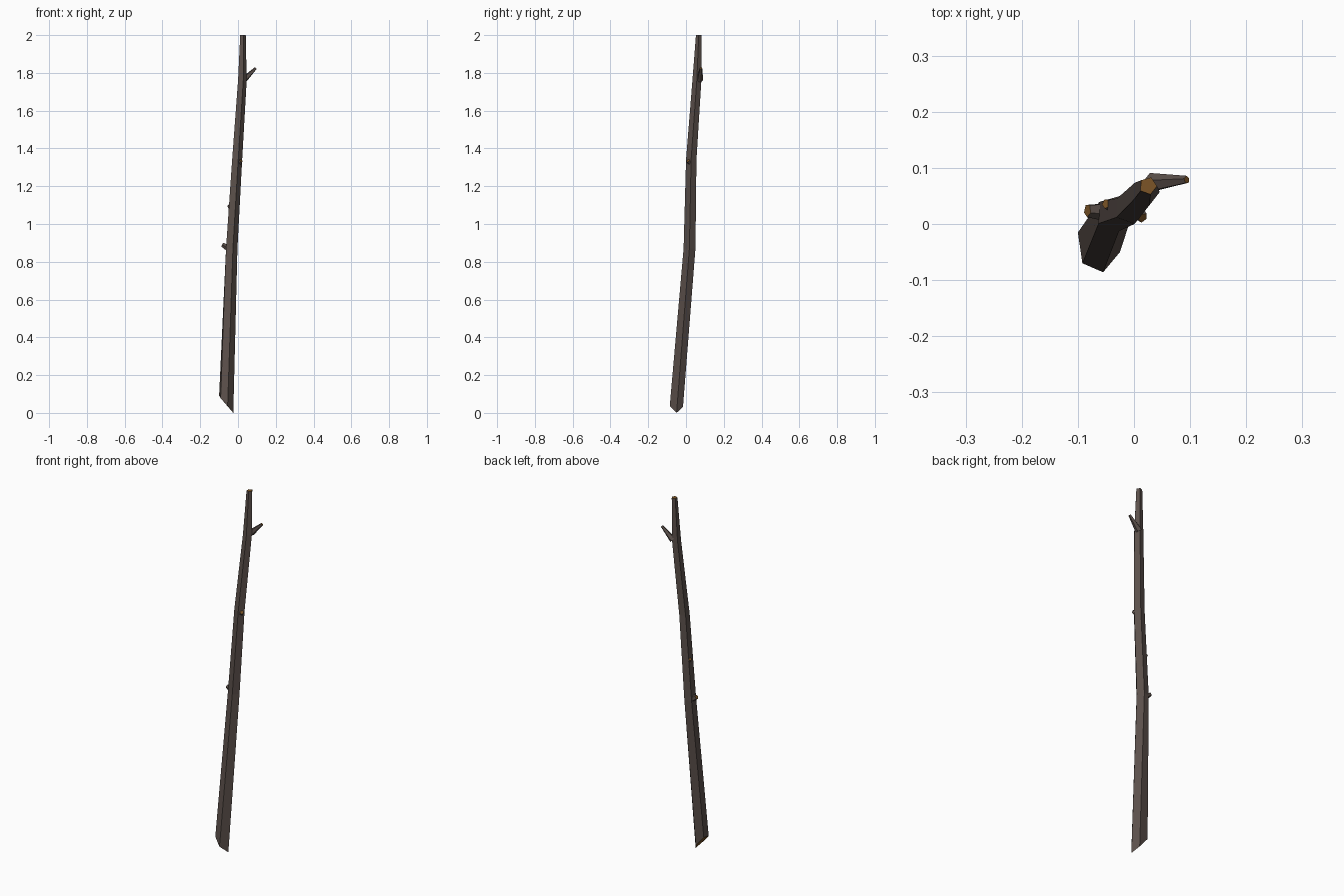
import bpy, bmesh, math
from mathutils import Vector

if "Cube" in bpy.data.objects:
    bpy.data.objects.remove(bpy.data.objects["Cube"])


def material(name, rgb):
    m = bpy.data.materials.new(name)
    m.diffuse_color = (*rgb, 1)
    m.use_nodes = True
    m.node_tree.nodes["Principled BSDF"].inputs["Base Color"].default_value = m.diffuse_color
    return m


bark = material("dark bark", (0.105, 0.080, 0.070))
wood = material("cut wood", (0.20, 0.09, 0.02))


def skin(name, rings, start_mat, end_mat):
    """Skin equal-length point rings into a flat-shaded closed solid."""
    bm = bmesh.new()
    rows = [[bm.verts.new(p) for p in r] for r in rings]
    n = len(rows[0])
    for a, b in zip(rows, rows[1:]):
        for i in range(n):
            j = (i + 1) % n
            bm.faces.new((a[i], a[j], b[j], b[i]))
    bm.faces.new(rows[0][::-1]).material_index = start_mat
    bm.faces.new(rows[-1]).material_index = end_mat
    bmesh.ops.recalc_face_normals(bm, faces=bm.faces)
    me = bpy.data.meshes.new(name)
    bm.to_mesh(me)
    bm.free()
    me.materials.append(bark)
    me.materials.append(wood)
    ob = bpy.data.objects.new(name, me)
    bpy.context.collection.objects.link(ob)
    return ob


def ring(x, y, z, r):
    """Horizontal five-sided stem section."""
    return [(x + r * math.cos(math.radians(-2 + 72 * i)),
             y + r * math.sin(math.radians(-2 + 72 * i)), z) for i in range(5)]


# main stem, with a slanted cut at the foot
foot = [(-0.025, -0.050, 0.0), (-0.050, -0.016, 0.032), (-0.100, -0.015, 0.092),
        (-0.092, -0.070, 0.078), (-0.055, -0.086, 0.037)]
skin("stem", [foot,
              ring(-0.036, 0.019, 0.87, 0.033),
              ring(-0.007, 0.028, 1.34, 0.029),
              ring(0.021, 0.058, 1.76, 0.025),
              ring(0.025, 0.068, 2.0, 0.016)], 1, 1)


def twig(name, a, b, r0, r1, sides=5):
    """Tapered side shoot from a to b with a cut end."""
    a, b = Vector(a), Vector(b)
    q = (b - a).to_track_quat('Z', 'Y')
    rings = []
    for c, r in ((a, r0), (b, r1)):
        rings.append([c + q @ Vector((r * math.cos(math.tau * i / sides),
                                      r * math.sin(math.tau * i / sides), 0))
                      for i in range(sides)])
    skin(name, rings, 0, 1)


# side shoots and broken stubs
twig("upper_twig", (0.030, 0.073, 1.762), (0.094, 0.079, 1.825), 0.018, 0.007)
twig("lower_stub", (-0.045, 0.022, 0.868), (-0.083, 0.024, 0.891), 0.018, 0.012)
twig("middle_stub", (0.000, 0.025, 1.318), (0.016, 0.011, 1.335), 0.015, 0.010)
twig("back_knot", (-0.025, 0.030, 1.07), (-0.050, 0.036, 1.10), 0.016, 0.009)
